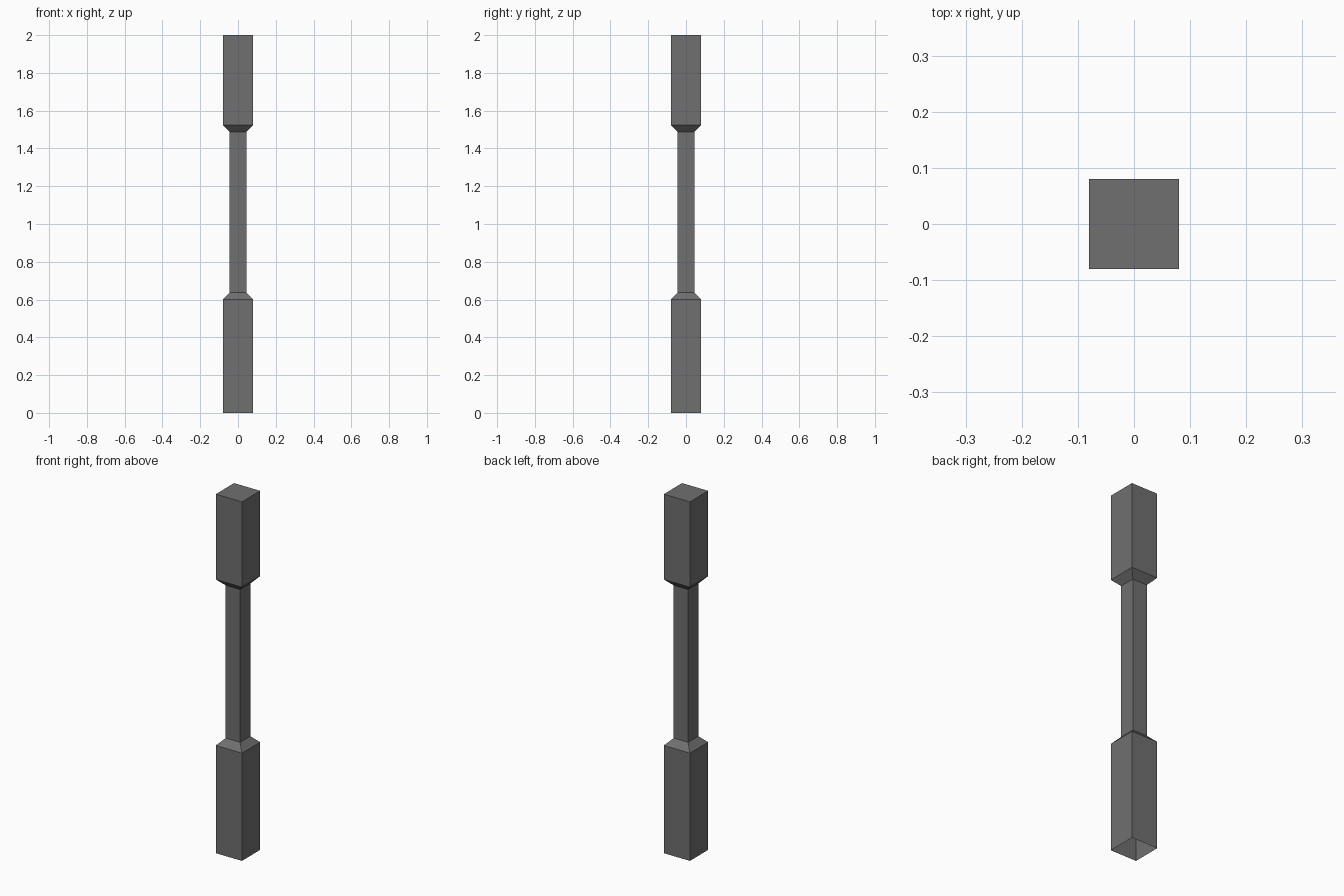
import bpy, bmesh

if "Cube" in bpy.data.objects:
    bpy.data.objects.remove(bpy.data.objects["Cube"])

# Square post profile: (half width, height) from the open foot to the capped top
PROFILE = [(0.0805, 0.0), (0.0805, 0.6), (0.0445, 0.637),
           (0.0445, 1.488), (0.0805, 1.525), (0.0805, 2.0)]
CORNERS = [(-1, -1), (1, -1), (1, 1), (-1, 1)]

bm = bmesh.new()
rings = [[bm.verts.new((sx * h, sy * h, z)) for sx, sy in CORNERS] for h, z in PROFILE]

# Side walls and chamfers
for low, high in zip(rings, rings[1:]):
    for i in range(4):
        j = (i + 1) % 4
        bm.faces.new((low[i], low[j], high[j], high[i]))

# Top cap; the underside is left open
bm.faces.new(rings[-1])

mesh = bpy.data.meshes.new("baluster_post")
bm.to_mesh(mesh)
bm.free()
post = bpy.data.objects.new("baluster_post", mesh)
bpy.context.collection.objects.link(post)

# Dark grey finish
dark_grey = bpy.data.materials.new("dark_grey")
dark_grey.diffuse_color = (0.16, 0.16, 0.16, 1)
dark_grey.use_nodes = True
dark_grey.node_tree.nodes["Principled BSDF"].inputs["Base Color"].default_value = dark_grey.diffuse_color
mesh.materials.append(dark_grey)
